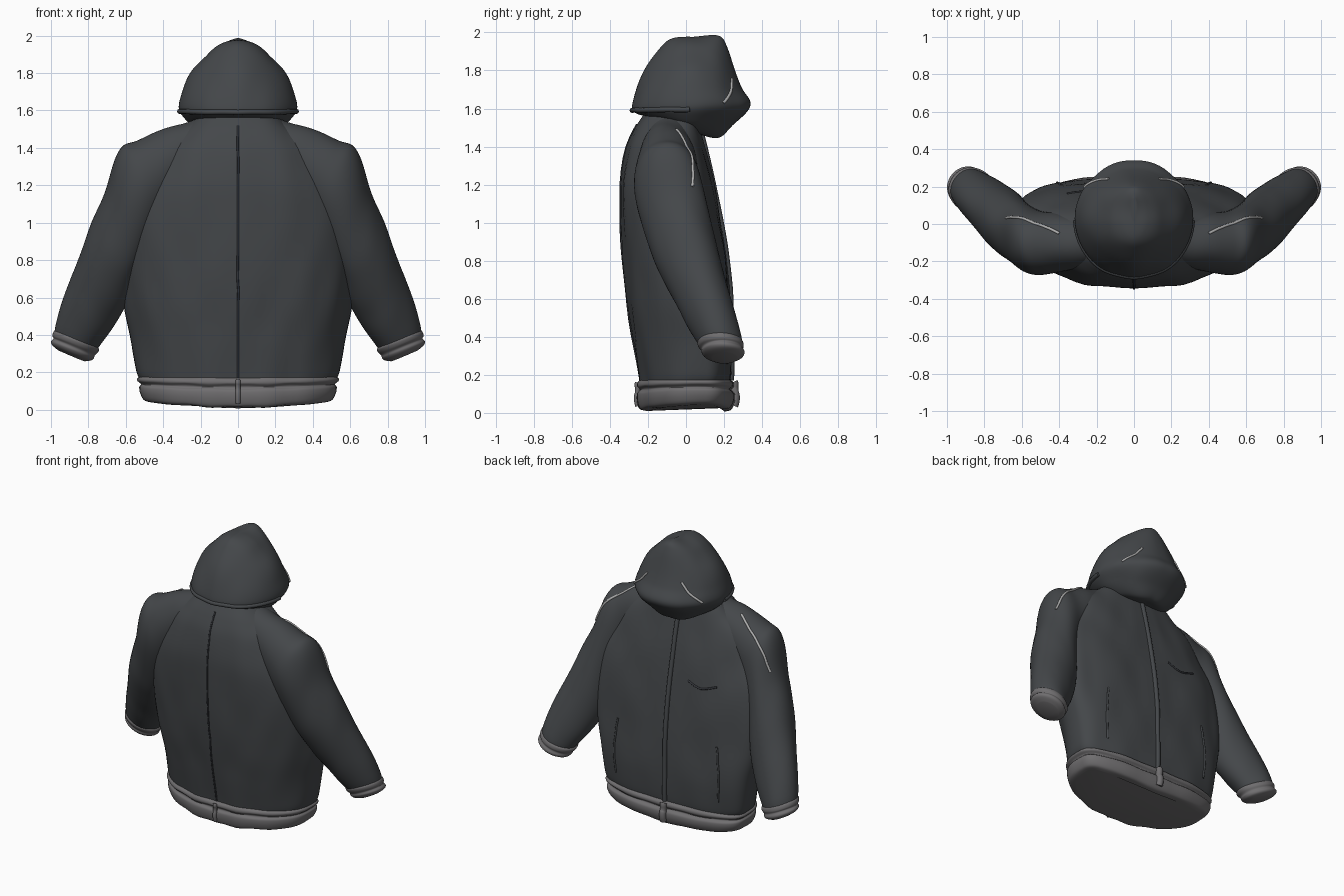
import bpy, bmesh, math
from mathutils import Vector, noise
from mathutils.bvhtree import BVHTree

if "Cube" in bpy.data.objects:
    bpy.data.objects.remove(bpy.data.objects["Cube"])


def material(name, rgb):
    m = bpy.data.materials.new(name)
    m.diffuse_color = (*rgb, 1)
    m.use_nodes = True
    m.node_tree.nodes["Principled BSDF"].inputs["Base Color"].default_value = m.diffuse_color
    return m


FABRIC = material("dark_fabric", (0.058, 0.063, 0.068))
SEAM = material("seam_dark", (0.035, 0.038, 0.045))
RIB = material("grey_rib", (0.16, 0.155, 0.16))
PIPING = material("light_piping", (0.42, 0.42, 0.42))


def smooth_path(keys, steps):
    """Catmull-Rom interpolation of equal-length tuples."""
    out = []
    for k in range(len(keys) - 1):
        p = [keys[min(max(k + j, 0), len(keys) - 1)] for j in (-1, 0, 1, 2)]
        for s in range(steps):
            t = s / steps
            out.append(tuple(0.5 * (2 * b + (c - a) * t + (2 * a - 5 * b + 4 * c - d) * t * t
                                    + (3 * b - a - 3 * c + d) * t ** 3) for a, b, c, d in zip(*p)))
    return out + [keys[-1]]


def loft(name, keys, section, mat, steps=8, sides=72, wrinkle=0.005, mirror=False):
    """Skin a closed tube through interpolated cross-sections."""
    bm = bmesh.new()
    rings = [[bm.verts.new(section(r, math.tau * i / sides)) for i in range(sides)]
             for r in smooth_path(keys, steps)]
    for a, b in zip(rings, rings[1:]):
        for i in range(sides):
            j = (i + 1) % sides
            bm.faces.new((a[i], a[j], b[j], b[i]))
    bm.faces.new(rings[0])
    bm.faces.new(rings[-1])
    bmesh.ops.recalc_face_normals(bm, faces=bm.faces)
    bm.normal_update()
    for v in bm.verts:  # soft, mostly vertical cloth folds
        p = Vector((abs(v.co.x) * 7, v.co.y * 7, v.co.z * 3))
        v.co += v.normal * noise.noise(p) * wrinkle
    tree = BVHTree.FromBMesh(bm)
    me = bpy.data.meshes.new(name)
    bm.to_mesh(me)
    bm.free()
    ob = bpy.data.objects.new(name, me)
    bpy.context.collection.objects.link(ob)
    me.materials.append(mat)
    if mirror:
        ob.modifiers.new("mirror", 'MIRROR').use_mirror_merge = False
    bpy.ops.object.select_all(action='DESELECT')
    ob.select_set(True)
    bpy.context.view_layer.objects.active = ob
    bpy.ops.object.shade_smooth_by_angle(angle=math.radians(50))
    return tree


def trim(name, points, tree, radius, mat, signs=(1,)):
    """Thin cord laid onto the nearest cloth surface."""
    cu = bpy.data.curves.new(name, 'CURVE')
    cu.dimensions = '3D'
    cu.bevel_depth = radius
    cu.bevel_resolution = 2
    cu.use_fill_caps = True
    path = [tree.find_nearest(Vector(p))[0] for p in smooth_path(points, 8)]
    for s in signs:
        sp = cu.splines.new('POLY')
        sp.points.add(len(path) - 1)
        for q, p in zip(sp.points, path):
            q.co = (p.x * s, p.y, p.z, 1)
    cu.materials.append(mat)
    bpy.context.collection.objects.link(bpy.data.objects.new(name, cu))


def spow(v, e):
    return math.copysign(abs(v) ** e, v)


# Torso sections: z, half width, y at -y side, y at +y side, y of widest point
def torso_section(r, t):
    z, hx, y0, y1, yc = r
    c, s = math.cos(t), math.sin(t)
    x = hx * spow(c, 0.75 if s > 0 else 0.9)
    y = yc + (y1 - yc) * spow(s, 0.6) if s > 0 else yc + (yc - y0) * spow(s, 0.9)
    dip = 0.045 * (x / 0.55) ** 2 * max(0, 1 - z / 0.2)
    return Vector((x, y, z + dip))


torso = loft("torso", [
    (0.12, 0.51, -0.24, 0.22, 0.06), (0.20, 0.545, -0.25, 0.235, 0.07),
    (0.40, 0.575, -0.28, 0.24, 0.07), (0.60, 0.61, -0.31, 0.23, 0.06),
    (0.85, 0.62, -0.335, 0.205, 0.03), (1.05, 0.60, -0.345, 0.175, 0.0),
    (1.22, 0.53, -0.345, 0.14, -0.04), (1.38, 0.44, -0.315, 0.10, -0.07),
    (1.48, 0.33, -0.275, 0.075, -0.08), (1.55, 0.24, -0.235, 0.06, -0.08),
    (1.60, 0.19, -0.20, 0.06, -0.07)], torso_section, FABRIC, wrinkle=0.012)

# Waistband: two padded rolls with a groove between
band = loft("waistband", [
    (0.012, 0.47, -0.21, 0.20, 0.06), (0.02, 0.505, -0.245, 0.235, 0.06),
    (0.06, 0.525, -0.26, 0.255, 0.06), (0.10, 0.53, -0.26, 0.255, 0.06),
    (0.12, 0.52, -0.245, 0.235, 0.06), (0.14, 0.54, -0.26, 0.25, 0.06),
    (0.16, 0.54, -0.257, 0.247, 0.06), (0.175, 0.52, -0.24, 0.225, 0.06)],
    torso_section, RIB, steps=5, wrinkle=0.008)


# Sleeve sections: outer x, outer z, inner x, inner z, y centre, y radius
def sleeve_section(r, t):
    xo, zo, xi, zi, yc, ry = r
    c, s = math.cos(t), math.sin(t)
    return Vector(((xo + xi) / 2 + c * (xo - xi) / 2, yc + ry * s, (zo + zi) / 2 + c * (zo - zi) / 2))


sleeve = loft("sleeves", [
    (0.18, 1.57, 0.12, 1.38, -0.09, 0.10), (0.38, 1.505, 0.26, 1.22, -0.10, 0.145),
    (0.54, 1.445, 0.38, 1.06, -0.10, 0.165), (0.635, 1.385, 0.46, 0.93, -0.085, 0.175),
    (0.73, 1.13, 0.52, 0.78, -0.04, 0.175), (0.825, 0.88, 0.575, 0.62, 0.03, 0.165),
    (0.92, 0.62, 0.66, 0.46, 0.115, 0.145), (0.965, 0.47, 0.73, 0.355, 0.165, 0.125),
    (0.98, 0.40, 0.76, 0.31, 0.185, 0.11)], sleeve_section, FABRIC, sides=48, wrinkle=0.01, mirror=True)

# Cuffs with a rounded closed end
loft("cuffs", [
    (0.97, 0.425, 0.75, 0.335, 0.178, 0.11), (0.985, 0.415, 0.742, 0.322, 0.18, 0.12),
    (0.99, 0.395, 0.75, 0.305, 0.185, 0.118), (0.985, 0.38, 0.765, 0.29, 0.19, 0.108),
    (0.998, 0.365, 0.77, 0.275, 0.195, 0.112), (0.992, 0.345, 0.785, 0.262, 0.20, 0.10),
    (0.96, 0.318, 0.82, 0.257, 0.203, 0.065)], sleeve_section, RIB, steps=4, sides=48, mirror=True)


# Hood sections: y and z at the -y side, y and z at the +y side, half width
def hood_section(r, t):
    y0, z0, y1, z1, hx = r
    c, s = math.cos(t), math.sin(t)
    return Vector((hx * c, (y0 + y1) / 2 + s * (y1 - y0) / 2, (z0 + z1) / 2 + s * (z1 - z0) / 2))


hood = loft("hood", [
    (-0.19, 1.52, 0.10, 1.46, 0.16), (-0.21, 1.555, 0.18, 1.45, 0.20),
    (-0.26, 1.575, 0.245, 1.515, 0.275), (-0.285, 1.605, 0.335, 1.615, 0.32),
    (-0.255, 1.71, 0.295, 1.71, 0.295), (-0.205, 1.82, 0.25, 1.83, 0.238),
    (-0.14, 1.915, 0.212, 1.925, 0.15), (-0.08, 1.962, 0.185, 1.972, 0.075),
    (0.02, 1.98, 0.14, 1.988, 0.018)], hood_section, FABRIC, wrinkle=0.012)

# Rolled hem round the back edge of the hood
hem = [(0.32 * math.cos(a), 0.02 + 0.30 * math.sin(a), 1.592)
       for a in (math.pi * (1 + k / 8) for k in range(9))]
trim("hood_hem", hem, hood, 0.014, FABRIC)

# Centre seams, opening placket and hanging zip tab
trim("centre_seam", [(0, -0.25, 0.17), (0, -0.36, 0.7), (0, -0.36, 1.1), (0, -0.26, 1.52)],
     torso, 0.006, SEAM)
trim("placket", [(0, 0.25, 0.17), (0, 0.24, 0.6), (0, 0.18, 1.05), (0, 0.08, 1.48)],
     torso, 0.016, FABRIC)
trim("zip_tab", [(0, 0.26, 0.17), (0, 0.27, 0.09), (0, 0.27, 0.03)], band, 0.024, RIB)
trim("band_seam", [(0, -0.27, 0.17), (0, -0.27, 0.09), (0, -0.27, 0.03)], band, 0.014, RIB)

# Chest pocket crease and side pocket welts on the opening side
trim("chest_pocket_seam", [(-0.14, 0.2, 1.04), (-0.24, 0.2, 1.01), (-0.36, 0.2, 1.05)], torso, 0.007, SEAM)
trim("side_welts", [(0.42, 0.3, 0.25), (0.42, 0.3, 0.45), (0.40, 0.3, 0.65)], torso, 0.007, FABRIC, (1, -1))

# Light piping over the shoulders and along the hood
trim("shoulder_piping", [(0.40, -0.05, 1.49), (0.52, 0.01, 1.42), (0.65, 0.05, 1.30), (0.71, 0.05, 1.20)],
     sleeve, 0.008, PIPING, (1, -1))
trim("hood_piping", [(0.15, 0.27, 1.77), (0.20, 0.25, 1.70), (0.27, 0.20, 1.63)],
     hood, 0.008, PIPING, (1, -1))
